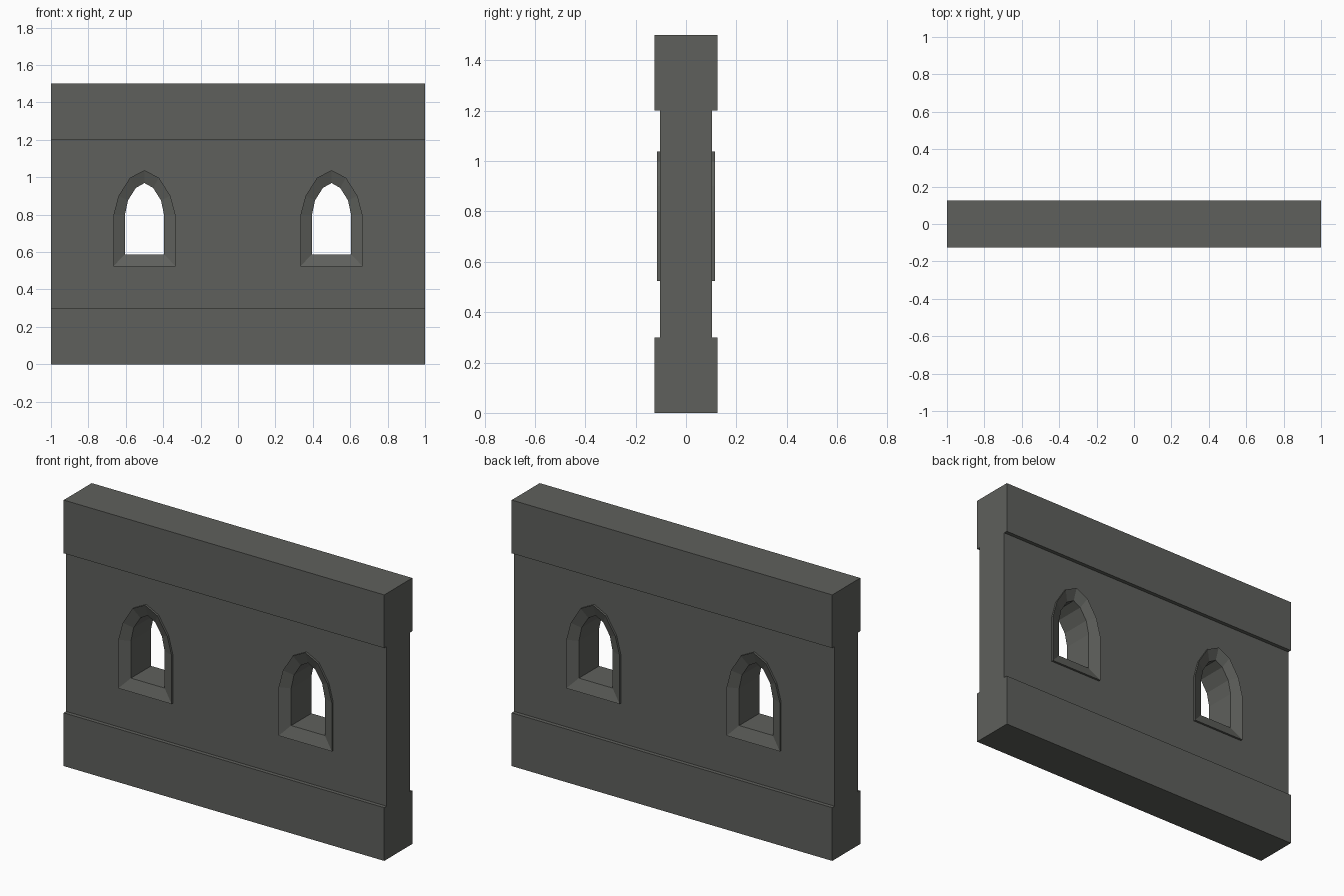
import bpy, bmesh
from mathutils import Vector

if "Cube" in bpy.data.objects:
    bpy.data.objects.remove(bpy.data.objects["Cube"])

stone = bpy.data.materials.new("dark grey stone")
stone.diffuse_color = (0.113, 0.117, 0.107, 1)
stone.use_nodes = True
stone.node_tree.nodes["Principled BSDF"].inputs["Base Color"].default_value = stone.diffuse_color

BAND, PANEL, RIM, REVEAL = 0.125, 0.103, 0.115, 0.09   # half depths
WINDOWS = {"left": -0.5, "right": 0.5}


def arch(half):
    """Full pointed-arch outline from its right half, counter-clockwise from the front."""
    return [(-half[0][0], half[0][1])] + half + [(-x, z) for x, z in half[-2:0:-1]]


OUTER = arch([(0.166, 0.524), (0.166, 0.798), (0.139, 0.9), (0.077, 0.998), (0, 1.037)])
INNER = arch([(0.105, 0.588), (0.105, 0.798), (0.088, 0.877), (0.046, 0.943), (0, 0.969)])


def loop(bm, outline, cx, y):
    return [bm.verts.new((cx + x, y, z)) for x, z in outline]


def finish(bm, name):
    me = bpy.data.meshes.new(name)
    bm.to_mesh(me)
    bm.free()
    me.materials.append(stone)
    ob = bpy.data.objects.new(name, me)
    bpy.context.collection.objects.link(ob)


# Wall: stepped profile swept along x, recessed panels filled around the window holes
front = [(-BAND, 0), (-BAND, 0.3), (-PANEL, 0.3), (-PANEL, 1.2), (-BAND, 1.2), (-BAND, 1.5)]
profile = front + [(-y, z) for y, z in reversed(front)]
bm = bmesh.new()
a, b = ([bm.verts.new((x, y, z)) for y, z in profile] for x in (-1, 1))
bm.faces.new(a)
bm.faces.new(b[::-1])
n = len(profile)
for i in range(n):
    j = (i + 1) % n
    quad = [a[i], a[j], b[j], b[i]]
    (y0, z0), (y1, z1) = profile[i], profile[j]
    if y0 == y1 and abs(y0) == PANEL:
        rings = [quad] + [loop(bm, OUTER, cx, y0) for cx in WINDOWS.values()]
        edges = []
        for r in rings:
            for p, q in zip(r, r[1:] + r[:1]):
                edges.append(bm.edges.get((p, q)) or bm.edges.new((p, q)))
        bmesh.ops.triangle_fill(bm, edges=edges, use_beauty=True,
                                normal=Vector((0, 1 if y0 > 0 else -1, 0)))
    else:
        bm.faces.new(quad)
bmesh.ops.recalc_face_normals(bm, faces=bm.faces)
finish(bm, "wall")

# Window surrounds: raised rim, splayed reveal and straight tunnel, same on both sides
for side, cx in WINDOWS.items():
    bm = bmesh.new()
    stations = [(OUTER, -PANEL), (OUTER, -RIM), (INNER, -REVEAL),
                (INNER, REVEAL), (OUTER, RIM), (OUTER, PANEL)]
    rings = [loop(bm, o, cx, y) for o, y in stations]
    for p, q in zip(rings, rings[1:]):
        for k in range(len(p)):
            m = (k + 1) % len(p)
            bm.faces.new((p[k], p[m], q[m], q[k]))
    finish(bm, side + "_window_surround")
